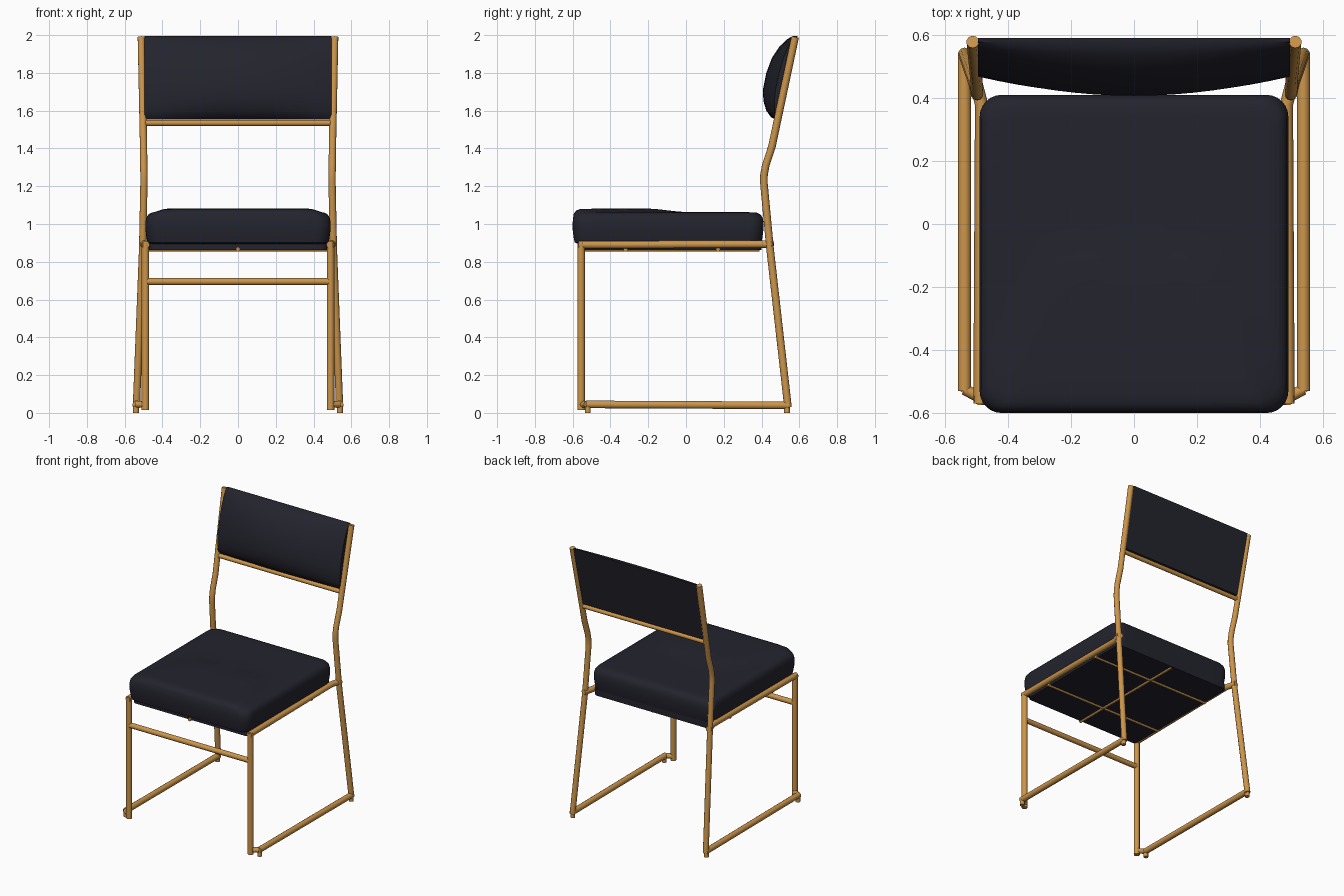
import bpy, bmesh, math
from mathutils import Vector

cube = bpy.data.objects.get("Cube")
if cube:
    bpy.data.objects.remove(cube, do_unlink=True)


def material(name, color, rough):
    m = bpy.data.materials.new(name)
    m.use_nodes = True
    m.diffuse_color = color
    bsdf = m.node_tree.nodes["Principled BSDF"]
    bsdf.inputs["Base Color"].default_value = color
    bsdf.inputs["Roughness"].default_value = rough
    return m


GOLD = material("warm gold metal", (0.6, 0.3, 0.07, 1), 0.5)
DARK = material("dark navy fabric", (0.017, 0.017, 0.027, 1), 0.8)


def finish(ob, angle=40):
    bpy.ops.object.select_all(action='DESELECT')
    ob.select_set(True)
    bpy.context.view_layer.objects.active = ob
    bpy.ops.object.shade_smooth_by_angle(angle=math.radians(angle))
    return ob


def tube(name, points, radius):
    """Round metal tube along a path, turned into a mesh."""
    cu = bpy.data.curves.new(name, 'CURVE')
    cu.dimensions = '3D'
    cu.bevel_depth = radius
    cu.bevel_resolution = 3
    cu.use_fill_caps = True
    sp = cu.splines.new('POLY')
    sp.points.add(len(points) - 1)
    for p, co in zip(sp.points, points):
        p.co = (*co, 1)
    ob = bpy.data.objects.new(name, cu)
    bpy.context.collection.objects.link(ob)
    bpy.ops.object.select_all(action='DESELECT')
    ob.select_set(True)
    bpy.context.view_layer.objects.active = ob
    bpy.ops.object.convert(target='MESH')
    ob = bpy.context.object
    ob.data.materials.clear()
    ob.data.materials.append(GOLD)
    return finish(ob)


def loft(name, rings, mat):
    """Skin closed rings of equal point count and cap both ends."""
    bm = bmesh.new()
    loops = [[bm.verts.new(p) for p in ring] for ring in rings]
    n = len(loops[0])
    for a, b in zip(loops, loops[1:]):
        for i in range(n):
            j = (i + 1) % n
            bm.faces.new((a[i], a[j], b[j], b[i]))
    bm.faces.new(loops[0][::-1])
    bm.faces.new(loops[-1])
    bmesh.ops.recalc_face_normals(bm, faces=bm.faces)
    me = bpy.data.meshes.new(name)
    bm.to_mesh(me)
    bm.free()
    me.materials.append(mat)
    ob = bpy.data.objects.new(name, me)
    bpy.context.collection.objects.link(ob)
    return finish(ob)


# Side frames: legs, floor rails, seat rails and glides
for side, s in (("left", 1), ("right", -1)):
    tube(side + "_rear_leg_and_upright",
         [(s * 0.538, 0.54, 0.03), (s * 0.505, 0.445, 0.87), (s * 0.498, 0.412, 1.22),
          (s * 0.498, 0.413, 1.26), (s * 0.499, 0.422, 1.31), (s * 0.5, 0.455, 1.41),
          (s * 0.512, 0.578, 1.99)], 0.02)
    tube(side + "_front_leg", [(s * 0.49, -0.555, 0.015), (s * 0.49, -0.555, 0.9)], 0.02)
    tube(side + "_floor_rail", [(s * 0.538, -0.53, 0.045), (s * 0.538, 0.545, 0.04)], 0.021)
    tube(side + "_rail_joint", [(s * 0.49, -0.55, 0.045), (s * 0.538, -0.525, 0.045)], 0.018)
    tube(side + "_seat_rail",
         [(s * 0.489, -0.57, 0.89), (s * 0.484, 0.38, 0.893), (s * 0.505, 0.46, 0.893)], 0.021)
    for end, y in (("front", -0.52), ("rear", 0.535)):
        tube(side + "_" + end + "_glide", [(s * 0.54, y, 0), (s * 0.54, y, 0.035)], 0.016)

# Cross bars
tube("front_crossbar", [(-0.49, -0.555, 0.695), (0.49, -0.555, 0.695)], 0.019)
tube("back_crossbar", [(-0.5, 0.482, 1.535), (0.5, 0.482, 1.535)], 0.016)
for name, y in (("front", -0.32), ("rear", 0.17)):
    tube("under_seat_" + name + "_bar", [(-0.48, y, 0.866), (0.48, y, 0.866)], 0.012)
tube("under_seat_centre_bar", [(0, -0.56, 0.866), (0, 0.39, 0.866)], 0.012)


# Seat cushion: rounded rectangle rings with a raised pad towards the front
def rounded_rect(hx, y0, y1, r, steps=6):
    pts = []
    corners = ((hx - r, y1 - r), (r - hx, y1 - r), (r - hx, y0 + r), (hx - r, y0 + r))
    for k, (cx, cy) in enumerate(corners):
        arc = [k * math.pi / 2 + math.pi / 2 * i / steps for i in range(steps + 1)]
        pts += [(cx + r * math.cos(a), cy + r * math.sin(a)) for a in arc]
    # even points along the straight edges keep the top smooth
    out = []
    for p, q in zip(pts, pts[1:] + pts[:1]):
        p, q = Vector(p), Vector(q)
        n = max(1, round((q - p).length / 0.08))
        out += [p.lerp(q, i / n) for i in range(n)]
    return out


def smooth(a, b, v):
    t = min(1, max(0, (v - a) / (b - a)))
    return t * t * (3 - 2 * t)


def pad(x, y):
    width = 0.44 - 0.38 * smooth(-0.55, 0.1, y) * 0.5
    return 0.018 * (1 - smooth(width - 0.06, width + 0.02, abs(x))) * (1 - smooth(-0.2, 0.0, y))


outline = rounded_rect(0.49, -0.6, 0.41, 0.07)
centre = Vector((0, -0.095))
rings = []
for scale, z in ((0.95, 0.895), (0.98, 0.903), (0.99, 0.93), (1, 0.97), (1, 1.01),
                 (0.99, 1.035), (0.965, 1.052), (0.93, 1.06), (0.87, 1.062),
                 (0.78, 1.063), (0.66, 1.063), (0.5, 1.063), (0.32, 1.063), (0.15, 1.063)):
    ring = []
    for p in outline:
        q = centre + (p - centre) * scale
        lift = pad(q.x, q.y) if z > 1.03 else 0
        ring.append((q.x, q.y, z + lift))
    rings.append(ring)
loft("seat_cushion", rings, DARK)

# Seat board between the rails
board = rounded_rect(0.47, -0.55, 0.4, 0.03, 3)
loft("seat_board", [[(p.x, p.y, z) for p in board] for z in (0.862, 0.91)], DARK)

# Backrest pad: D-shaped section bulging most in the middle
section = [(0.59, 1.995), (0.565, 1.995), (0.535, 1.978), (0.495, 1.94), (0.455, 1.88),
           (0.425, 1.8), (0.407, 1.71), (0.41, 1.65), (0.425, 1.6), (0.45, 1.565),
           (0.475, 1.552), (0.495, 1.556)]


def back_line(z):
    return 0.495 + (z - 1.556) * 0.216


rings = []
count = 16
for i in range(count + 1):
    t = -1 + 2 * i / count
    bulge = 0.45 + 0.55 * (1 - t * t)
    rings.append([(0.495 * t, back_line(z) + (y - back_line(z)) * bulge, z) for y, z in section])
loft("backrest_pad", rings, DARK)
